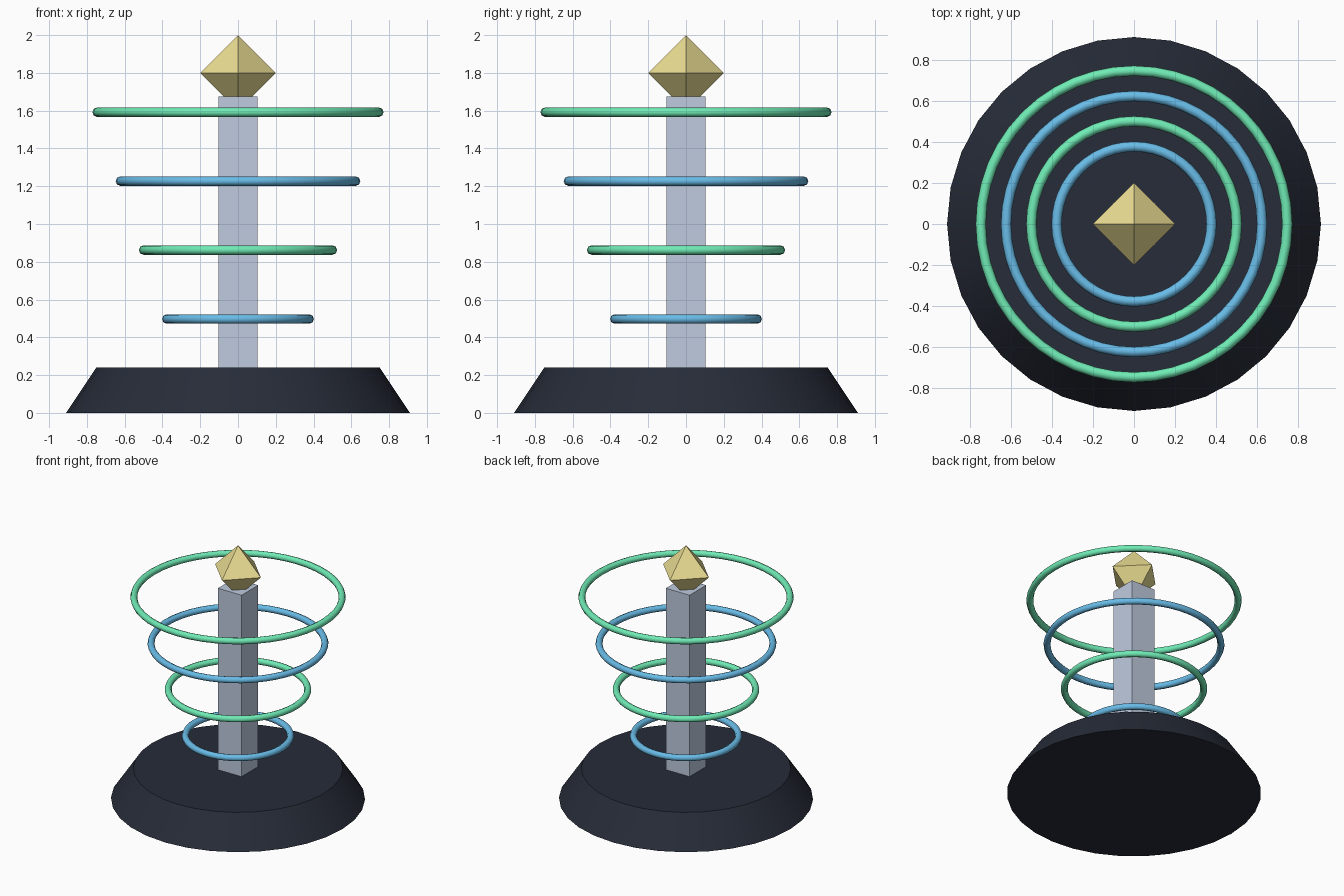
import bpy
import math

if "Cube" in bpy.data.objects:
    bpy.data.objects.remove(bpy.data.objects["Cube"])


def material(name, rgb):
    mat = bpy.data.materials.new(name)
    mat.diffuse_color = (*rgb, 1)
    mat.use_nodes = True
    mat.node_tree.nodes["Principled BSDF"].inputs["Base Color"].default_value = mat.diffuse_color
    return mat


def finish(name, mat, smooth=False):
    obj = bpy.context.object
    obj.name = name
    obj.data.materials.append(mat)
    if smooth:
        bpy.ops.object.shade_smooth_by_angle(angle=math.radians(35))
    return obj


dark = material("dark_base", (0.02, 0.025, 0.04))
steel = material("pale_steel", (0.52, 0.60, 0.74))
blue = material("blue", (0.14, 0.50, 0.80))
green = material("green", (0.16, 0.83, 0.46))
gold = material("gold", (0.83, 0.73, 0.29))

# Tapered round base
bpy.ops.mesh.primitive_cone_add(vertices=32, radius1=0.91, radius2=0.75,
                                depth=0.24, location=(0, 0, 0.12))
finish("base", dark, smooth=True)

# Square column standing on the base
bpy.ops.mesh.primitive_cube_add(size=1, location=(0, 0, 0.957))
column = finish("column", steel)
column.scale = (0.207, 0.207, 1.434)

# Floating rings, widening upwards
for i in range(4):
    bpy.ops.mesh.primitive_torus_add(major_segments=48, minor_segments=8,
                                     major_radius=0.377 + 0.123 * i,
                                     minor_radius=0.025,
                                     location=(0, 0, 0.497 + 0.365 * i))
    ring = finish(f"ring_{i + 1}", green if i % 2 else blue)
    ring.data.shade_smooth()

# Octahedral crystal: square bipyramid sunk into the column top
r = 0.2
verts = [(r, 0, 0), (0, r, 0), (-r, 0, 0), (0, -r, 0), (0, 0, r), (0, 0, -r)]
faces = []
for i in range(4):
    j = (i + 1) % 4
    faces += [(i, j, 4), (j, i, 5)]
mesh = bpy.data.meshes.new("crystal")
mesh.from_pydata(verts, [], faces)
crystal = bpy.data.objects.new("crystal", mesh)
crystal.location.z = 1.8
mesh.materials.append(gold)
bpy.context.collection.objects.link(crystal)
